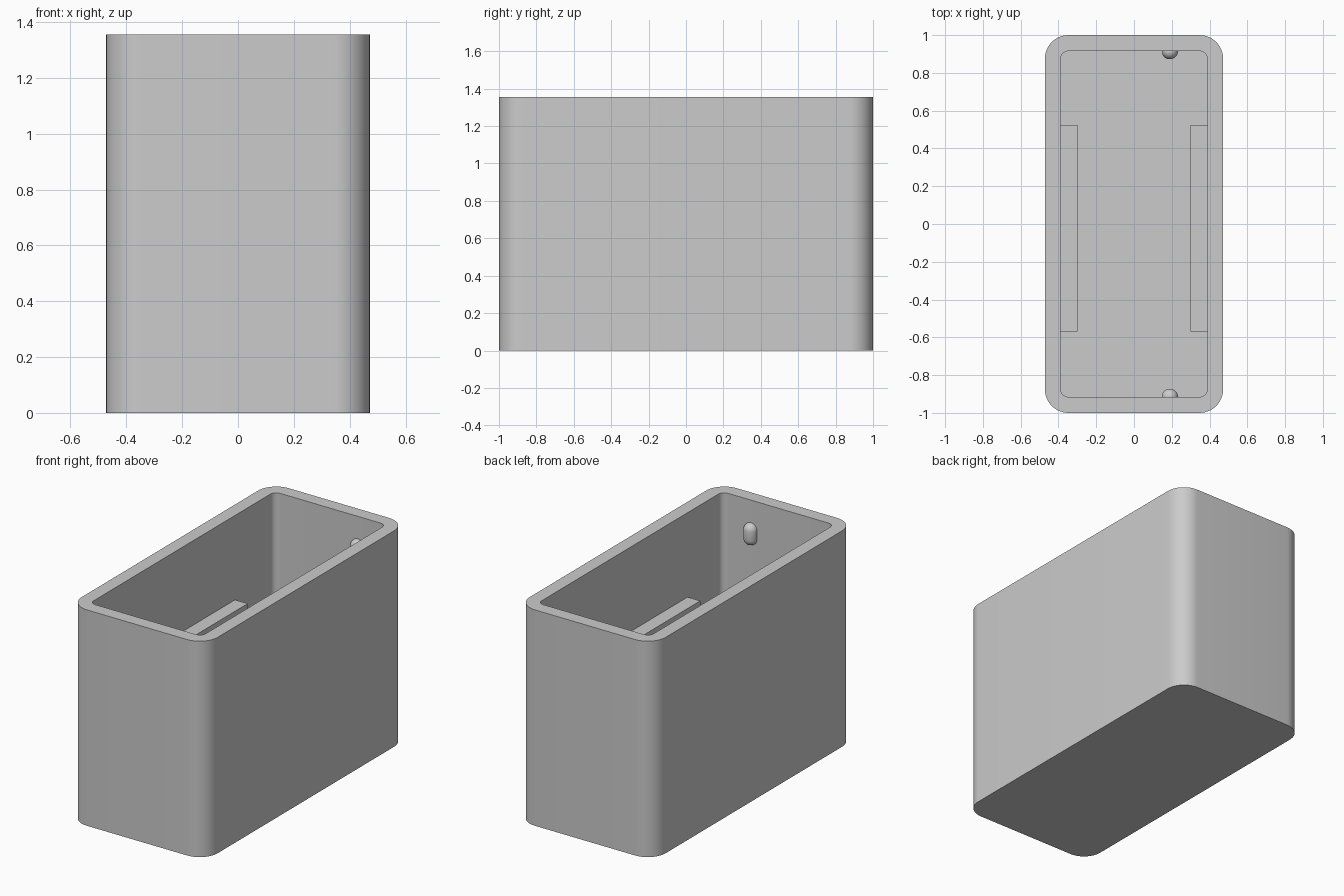
import bpy, bmesh, math

cube = bpy.data.objects.get("Cube")
if cube:
    bpy.data.objects.remove(cube, do_unlink=True)

HEIGHT, FLOOR = 1.355, 0.085
OUTER = (0.472, 1.0, 0.125)      # half width, half depth, corner radius
INNER = (0.388, 0.915, 0.04)

grey = bpy.data.materials.new("plain grey")
grey.use_nodes = True
colour = (0.6, 0.6, 0.6, 1)
grey.diffuse_color = colour
grey.node_tree.nodes["Principled BSDF"].inputs["Base Color"].default_value = colour


def finish(name, bm, smooth=True):
    bmesh.ops.recalc_face_normals(bm, faces=bm.faces)
    mesh = bpy.data.meshes.new(name)
    bm.to_mesh(mesh)
    bm.free()
    mesh.materials.append(grey)
    obj = bpy.data.objects.new(name, mesh)
    bpy.context.collection.objects.link(obj)
    if smooth:
        bpy.ops.object.select_all(action="DESELECT")
        obj.select_set(True)
        bpy.context.view_layer.objects.active = obj
        bpy.ops.object.shade_smooth_by_angle(angle=math.radians(30))
    return obj


def rounded_loop(bm, size, z, steps=12):
    """Ring of vertices around a rounded rectangle."""
    hx, hy, r = size
    loop = []
    for quarter, (sx, sy) in enumerate([(1, 1), (-1, 1), (-1, -1), (1, -1)]):
        for i in range(steps + 1):
            a = (quarter + i / steps) * math.pi / 2
            loop.append(bm.verts.new((sx * (hx - r) + r * math.cos(a),
                                      sy * (hy - r) + r * math.sin(a), z)))
    return loop


# Open box: outer wall, flat rim, inner wall and floor
bm = bmesh.new()
loops = [rounded_loop(bm, OUTER, 0), rounded_loop(bm, OUTER, HEIGHT),
         rounded_loop(bm, INNER, HEIGHT), rounded_loop(bm, INNER, FLOOR)]
for low, high in zip(loops, loops[1:]):
    for i in range(len(low)):
        j = (i + 1) % len(low)
        bm.faces.new((low[i], low[j], high[j], high[i]))
bm.faces.new(loops[0])
bm.faces.new(loops[-1])
finish("box_shell", bm)

# Support ledges along the two long inner walls
LEDGE_TOP, LEDGE_INNER, LEDGE_BACK, LEDGE_FRONT = 0.825, 0.3, 0.525, -0.57
for side, name in ((1, "left_ledge"), (-1, "right_ledge")):
    bm = bmesh.new()
    bmesh.ops.create_cube(bm, size=1)
    for v in bm.verts:
        v.co.x = side * (INNER[0] + 0.01 if v.co.x * side > 0 else LEDGE_INNER)
        v.co.y = LEDGE_BACK if v.co.y > 0 else LEDGE_FRONT
        v.co.z = LEDGE_TOP if v.co.z > 0 else FLOOR - 0.01
    finish(name, bm, smooth=False)

# Upright capsule bumps on the short inner walls
for side, name in ((-1, "front_bump"), (1, "back_bump")):
    bm = bmesh.new()
    bmesh.ops.create_uvsphere(bm, u_segments=32, v_segments=17, radius=0.043)
    for v in bm.verts:
        v.co.z += math.copysign(0.026, v.co.z) + 1.145
        v.co.x += 0.19
        v.co.y += side * INNER[1]
    finish(name, bm)
